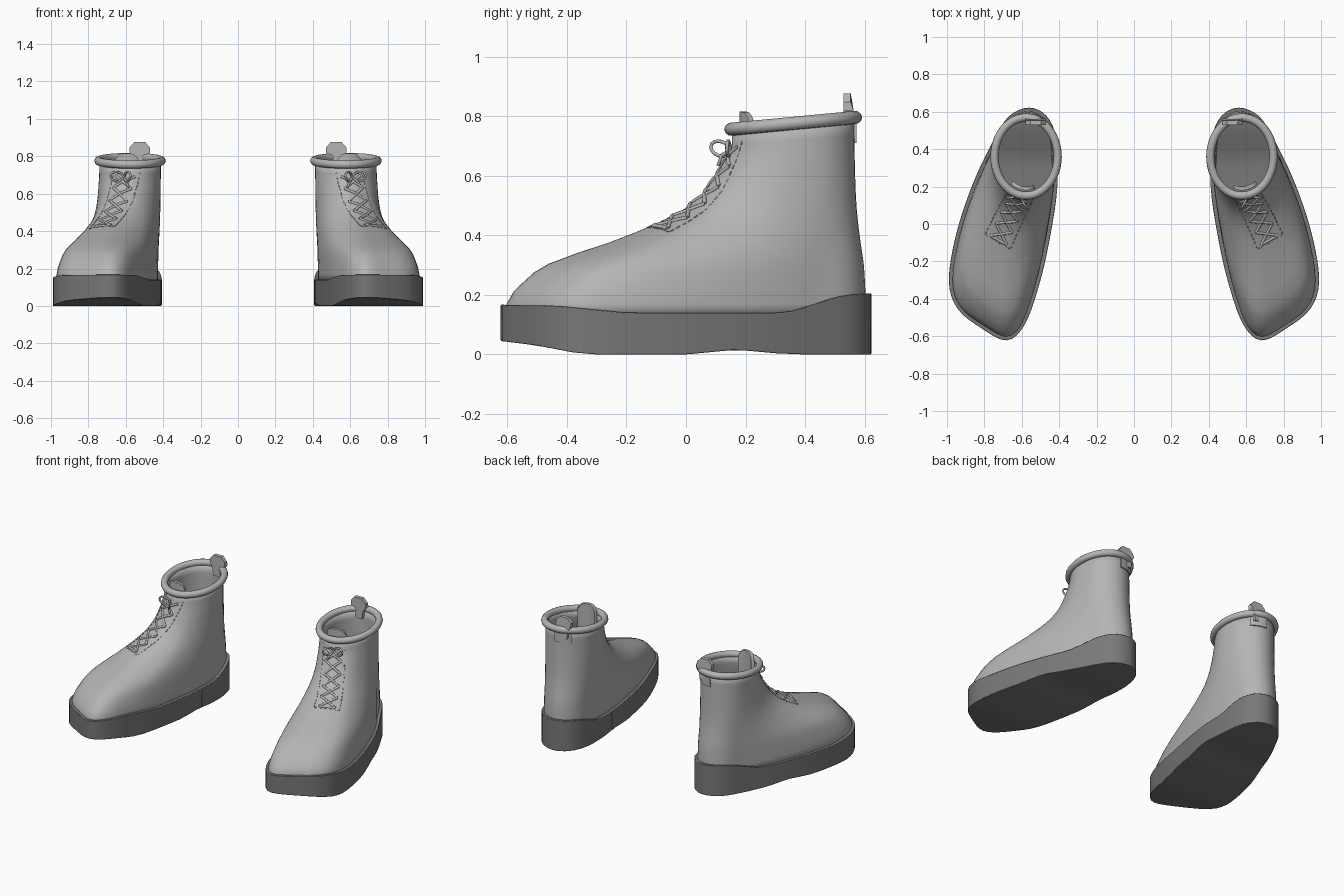
import bpy, bmesh, math
from mathutils import Vector
from mathutils.bvhtree import BVHTree

if "Cube" in bpy.data.objects:
    bpy.data.objects.remove(bpy.data.objects["Cube"])


def material(name, v):
    m = bpy.data.materials.new(name)
    m.diffuse_color = (v, v, v, 1)
    m.use_nodes = True
    m.node_tree.nodes["Principled BSDF"].inputs["Base Color"].default_value = m.diffuse_color
    return m


LEATHER = material("light grey leather", 0.46)
RUBBER = material("dark grey rubber", 0.19)


def lerp_table(table, t):
    if t <= table[0][0]:
        return table[0][1]
    for (a, va), (b, vb) in zip(table, table[1:]):
        if t <= b:
            return va + (vb - va) * (t - a) / (b - a)
    return table[-1][1]


def smooth_loop(pts, steps=4):
    """Closed Catmull-Rom curve through 2D points."""
    out, n = [], len(pts)
    for i in range(n):
        p = [Vector(pts[(i + k) % n]) for k in (-1, 0, 1, 2)]
        for s in range(steps):
            t = s / steps
            out.append(0.5 * (2 * p[1] + (p[2] - p[0]) * t
                              + (2 * p[0] - 5 * p[1] + 4 * p[2] - p[3]) * t * t
                              + (3 * p[1] - p[0] - 3 * p[2] + p[3]) * t ** 3))
    return out


def finish(ob, mat, angle=40):
    """Material, smooth shading and the mirrored second boot."""
    ob.data.materials.clear()
    ob.data.materials.append(mat)
    bpy.ops.object.select_all(action='DESELECT')
    ob.select_set(True)
    bpy.context.view_layer.objects.active = ob
    bpy.ops.object.shade_smooth_by_angle(angle=math.radians(angle))
    ob.modifiers.new("pair", 'MIRROR').use_mirror_merge = False
    return ob


def from_bmesh(name, bm):
    me = bpy.data.meshes.new(name)
    bm.to_mesh(me)
    ob = bpy.data.objects.new(name, me)
    bpy.context.collection.objects.link(ob)
    return ob


def tubes(name, paths, radius, mat, closed=False, res=2):
    cu = bpy.data.curves.new(name, 'CURVE')
    cu.dimensions = '3D'
    cu.bevel_depth, cu.bevel_resolution, cu.use_fill_caps = radius, res, True
    for path in paths:
        sp = cu.splines.new('POLY')
        sp.points.add(len(path) - 1)
        for q, p in zip(sp.points, path):
            q.co = (*p, 1)
        sp.use_cyclic_u = closed
    ob = bpy.data.objects.new(name, cu)
    bpy.context.collection.objects.link(ob)
    bpy.ops.object.select_all(action='DESELECT')
    ob.select_set(True)
    bpy.context.view_layer.objects.active = ob
    bpy.ops.object.convert(target='MESH')
    return finish(bpy.context.view_layer.objects.active, mat, 60)


def shaft_point(deg, grow=0.0):
    """Point on the ankle oval, clockwise from the back."""
    a = math.radians(deg)
    return Vector((0.577 + (0.165 + grow) * math.sin(a),
                   0.36 + (0.205 + grow) * math.cos(a)))


# Footprint from the heel round the outer side, and matching ankle angles
FOOT = [(.56, .622), (.67, .575), (.755, .44), (.86, .22), (.95, -.05),
        (.99, -.3), (.945, -.45), (.82, -.555), (.68, -.622), (.58, -.53),
        (.50, -.30), (.445, -.05), (.41, .2), (.415, .45), (.465, .575)]
ANGLES = [0, 30, 60, 95, 120, 136, 148, 160, 172, 190, 213, 238, 265, 297, 330]
foot = smooth_loop(FOOT)
ankle = smooth_loop([shaft_point(a) for a in ANGLES])
N = len(foot)

# Sole: extruded footprint, cut in strips, then shaped along its length
TOP = [(-.62, .167), (-.45, .165), (-.2, .14), (.34, .14), (.5, .192), (.58, .205)]
BOTTOM = [(-.62, .045), (-.5, .03), (-.38, .007), (-.3, 0), (0, 0),
          (.17, .016), (.3, .004), (.4, 0)]
bm = bmesh.new()
base = bm.faces.new([bm.verts.new((p.x, p.y, 0)) for p in foot])
ext = bmesh.ops.extrude_face_region(bm, geom=[base])
for v in ext["geom"]:
    if isinstance(v, bmesh.types.BMVert):
        v.co.z = 1
for i in range(23):
    bmesh.ops.bisect_plane(bm, geom=bm.verts[:] + bm.edges[:] + bm.faces[:],
                           plane_co=(0, -.58 + i * .052, 0), plane_no=(0, 1, 0))
for v in bm.verts:
    v.co.z = lerp_table(TOP if v.co.z > .5 else BOTTOM, v.co.y)
bmesh.ops.recalc_face_normals(bm, faces=bm.faces)
sole = from_bmesh("sole", bm)
finish(sole, RUBBER)
bev = sole.modifiers.new("lip", 'BEVEL')
bev.width, bev.segments, bev.angle_limit = 0.008, 2, math.radians(50)

# Upper: slices that slide from the footprint to the ankle oval
PROFILE = [(.13, 0), (.17, 0), (.21, .03), (.24, .07), (.275, .12), (.305, .187),
           (.34, .31), (.375, .45), (.41, .57), (.445, .68), (.48, .77),
           (.515, .83), (.55, .88), (.6, .925), (.65, .96), (.72, 1), (.775, 1)]
centre = Vector((.64, 0))
bm = bmesh.new()
rings = []
for z, w in PROFILE:
    ring = []
    for i in range(N):
        f = foot[i]
        inner = f - (f - Vector((.66, max(-.4, min(.4, f.y))))).normalized() * .02
        p = inner.lerp(ankle[i], w)
        front = max(0, 1 - abs(i - 32) / 8)
        p.x += .03 * front * math.sin(math.pi * w)
        tilt = max(0, (z - .6) / .175) * (p.y - .37) * .1
        ring.append(bm.verts.new((p.x, p.y, z + tilt)))
    rings.append(ring)
for lo, hi in zip(rings, rings[1:]):
    for i in range(N):
        j = (i + 1) % N
        bm.faces.new((lo[i], hi[i], hi[j], lo[j]))
surface = BVHTree.FromBMesh(bm)
upper = from_bmesh("upper", bm)
finish(upper, LEATHER, 60)
sol = upper.modifiers.new("thickness", 'SOLIDIFY')
sol.thickness, sol.offset = .014, -1

# Rolled collar
collar = []
for i in range(48):
    p = shaft_point(i * 7.5, .004)
    collar.append((p.x, p.y, .776 + (p.y - .36) * .095))
tubes("collar", [collar], .022, LEATHER, True, 4)


# Curved plates that follow the ankle oval
def arc_plate(name, mid, half, z0, z1, grow, thick, drop):
    bm = bmesh.new()
    cols = []
    for k in range(13):
        t = k / 6 - 1
        col = []
        for g, z in ((grow, z0), (grow + thick, z0), (grow + thick, z1), (grow, z1)):
            p = shaft_point(mid + half * t, g)
            col.append(bm.verts.new((p.x, p.y, z - (drop * t ** 4 if z == z1 else 0))))
        cols.append(col)
    for a, b in zip(cols, cols[1:]):
        for k in range(4):
            bm.faces.new((a[k], a[(k + 1) % 4], b[(k + 1) % 4], b[k]))
    bm.faces.new(cols[0])
    bm.faces.new(cols[-1])
    bmesh.ops.recalc_face_normals(bm, faces=bm.faces)
    return finish(from_bmesh(name, bm), LEATHER)


arc_plate("tongue", 172, 28, .58, .815, -.045, .02, .04)
arc_plate("heel_patch", -17, 18, .71, .775, -.004, .012, 0)

# Pull tab standing above the back of the collar
half = [(.03, .74), (.035, .79), (.054, .82), (.054, .848), (.028, .877)]
outline = half + [(-x, z) for x, z in reversed(half)]
bm = bmesh.new()
face = bm.faces.new([bm.verts.new((.525 + x, .528, z)) for x, z in outline])
ext = bmesh.ops.extrude_face_region(bm, geom=[face])
for v in ext["geom"]:
    if isinstance(v, bmesh.types.BMVert):
        v.co.y = .563 if v.co.z < .83 else .553
bmesh.ops.recalc_face_normals(bm, faces=bm.faces)
finish(from_bmesh("pull_tab", bm), LEATHER, 30)

# Instep line used to lay laces and stitching onto the upper
INSTEP = [Vector(p) for p in ((.73, -.10, .43), (.69, -.01, .475), (.65, .07, .54),
                              (.62, .13, .63), (.60, .165, .72))]
SIDE = Vector((.89, .45, 0))
TOE = Vector((.44, -.9, 0))


def on_upper(s, u, lift):
    k = min(3, max(0, int(s * 4)))
    p = INSTEP[k].lerp(INSTEP[k + 1], s * 4 - k)
    a = math.radians(65 - 57 * s)
    n = TOE * math.cos(a) + Vector((0, 0, math.sin(a)))
    hit = surface.ray_cast(p + SIDE * u + n * .2, -n, .5)
    return hit[0] + hit[1] * lift if hit[0] else p + SIDE * u


def laid(a, b, lift, n=7):
    return [on_upper(a[0] + (b[0] - a[0]) * i / n, a[1] + (b[1] - a[1]) * i / n, lift)
            for i in range(n + 1)]


# Crossed laces
paths = [laid((.03, -.05), (.03, .05), .006)]
for i in range(5):
    a, b = .03 + i * .18, .03 + (i + 1) * .18
    for sgn in (1, -1):
        paths.append(laid((a, -.05 * sgn), (b, .05 * sgn), .007 + .003 * sgn))
tubes("laces", paths, .0075, LEATHER)

# Bow: two loops and two hanging ends from one knot
knot = on_upper(.9, 0, .018)
loops, ends = [], []
for sgn in (1, -1):
    loop = []
    for i in range(14):
        t = 2 * math.pi * i / 14
        r = .03 * (1 - math.cos(t))
        loop.append(knot + SIDE * sgn * r + TOE * r * .7
                    + Vector((0, 0, .025 * math.sin(t) + r * .2)))
    loops.append(loop)
    ends.append([knot, knot + SIDE * sgn * .02 + TOE * .02 + Vector((0, 0, -.015)),
                 knot + SIDE * sgn * .04 + TOE * .025 + Vector((0, 0, -.05))])
tubes("bow_loops", loops, .006, LEATHER, True)
tubes("bow_ends", ends, .006, LEATHER)

# Dashed stitching round the lace panel
CORNERS = [(1, -.068), (0, -.078), (0, .078), (1, .068)]
dashes = []
for a, b, count in zip(CORNERS, CORNERS[1:], (18, 8, 18)):
    for i in range(count):
        q = [tuple(a[k] + (b[k] - a[k]) * (i + f) / count for k in (0, 1)) for f in (.15, .75)]
        dashes.append(laid(q[0], q[1], .001, 1))
tubes("stitching", dashes, .0025, LEATHER, res=1)
